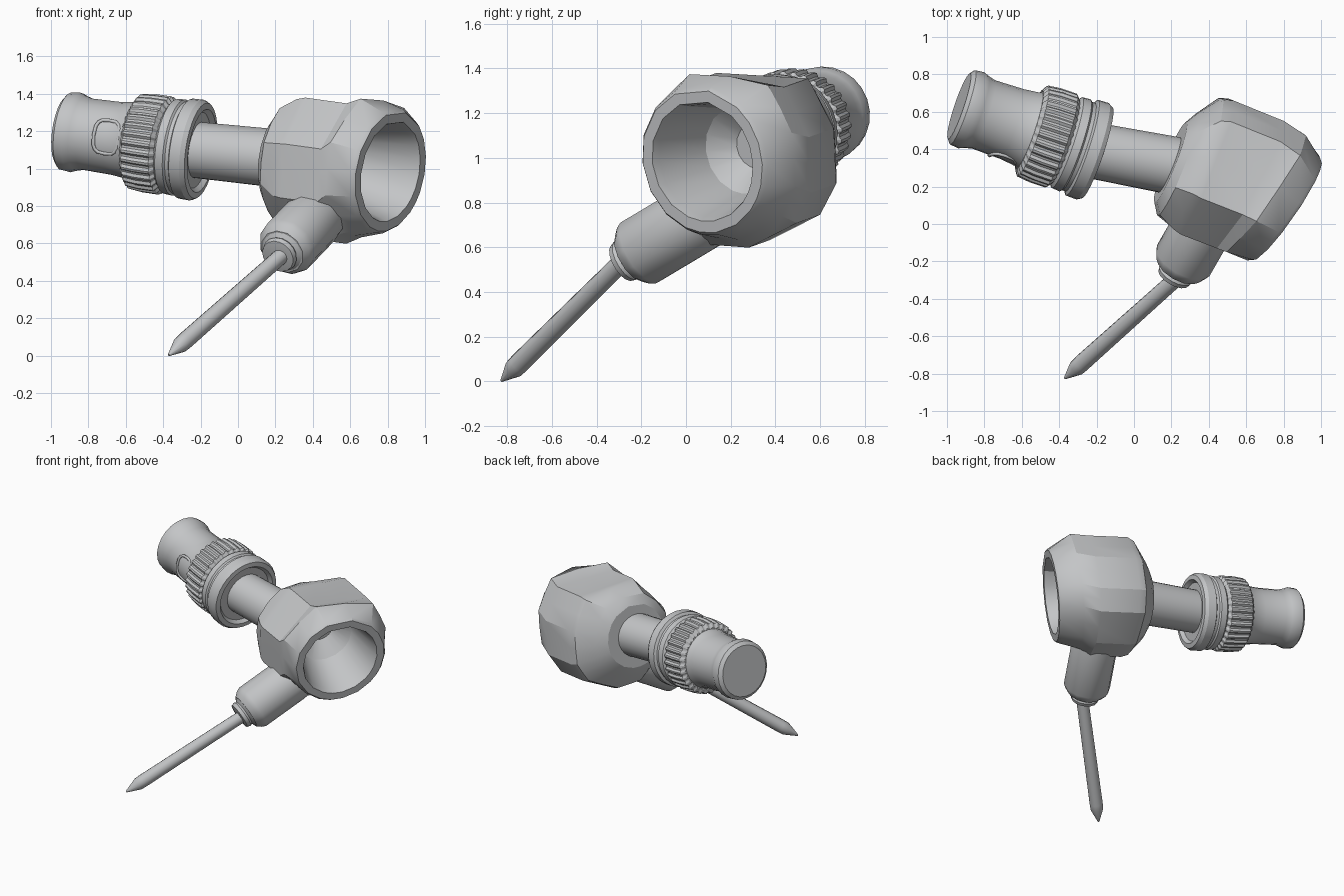
import bpy, bmesh, math
from mathutils import Vector

cube = bpy.data.objects.get("Cube")
if cube:
    bpy.data.objects.remove(cube, do_unlink=True)

metal = bpy.data.materials.new("grey metal")
metal.use_nodes = True
grey = (0.55, 0.56, 0.57, 1)
metal.diffuse_color = grey
metal.node_tree.nodes["Principled BSDF"].inputs["Base Color"].default_value = grey


def finish(name, bm, angle=30):
    bmesh.ops.recalc_face_normals(bm, faces=bm.faces)
    me = bpy.data.meshes.new(name)
    bm.to_mesh(me)
    bm.free()
    me.materials.append(metal)
    ob = bpy.data.objects.new(name, me)
    bpy.context.collection.objects.link(ob)
    bpy.ops.object.select_all(action='DESELECT')
    ob.select_set(True)
    bpy.context.view_layer.objects.active = ob
    bpy.ops.object.shade_smooth_by_angle(angle=math.radians(angle))
    return ob


def loft(name, rings, angle=30):
    """Skin a list of equal point rings and cap both ends."""
    bm = bmesh.new()
    loops = [[bm.verts.new(p) for p in ring] for ring in rings]
    n = len(loops[0])
    for a, b in zip(loops, loops[1:]):
        for i in range(n):
            j = (i + 1) % n
            bm.faces.new((a[i], a[j], b[j], b[i]))
    bm.faces.new(loops[0])
    bm.faces.new(loops[-1])
    return finish(name, bm, angle)


def frame(axis, side):
    axis = axis.normalized()
    u = (side - axis * side.dot(axis)).normalized()
    return u, axis.cross(u)


def lathe(name, start, axis, profile, sides=24, tooth=0.0):
    """Turn (distance, radius) pairs about an axis; tooth lowers every second pair of points."""
    axis = axis.normalized()
    u, v = frame(axis, Vector((0.1, 0.2, 1)))
    rings = []
    for d, r in profile:
        ring = []
        for i in range(sides):
            a = math.tau * i / sides
            q = r - (tooth if i % 4 > 1 else 0)
            ring.append(start + axis * d + (u * math.cos(a) + v * math.sin(a)) * q)
        rings.append(ring)
    return loft(name, rings)


# Main directions: through the body, out of the mouth, along the sleeve
body_axis = Vector((0.92, -0.365, -0.13)).normalized()
mouth_axis = Vector((0.81, -0.56, -0.16)).normalized()
sleeve_axis = Vector((0.44, 0.77, 0.46)).normalized()
across_body = Vector((0.37, 0.93, 0))
back = Vector((0.195, 0.33, 1.055))
mouth = Vector((0.815, 0.073, 0.985))
middle = Vector((0.52, 0.24, 0.992))

# Uneven faceted outline of the body, with a point added midway along each side
corners = [Vector(c) for c in (
    (0.395, 0.12), (0.285, 0.345), (-0.155, 0.37), (-0.375, 0.12), (-0.345, -0.17),
    (-0.14, -0.375), (0.06, -0.385), (0.31, -0.27), (0.395, -0.13))]
outline = []
for i, c in enumerate(corners):
    outline += [c, (c + corners[(i + 1) % len(corners)]) / 2]


def section(center, axis, radius, square, scale=1.0):
    """Blend from a circle (square 0) to the faceted outline (square 1)."""
    u, v = frame(axis, across_body)
    ring = []
    for p in outline:
        q = (p.normalized() * radius).lerp(p * scale, square)
        ring.append(center + u * q.x + v * q.y)
    return ring


loft("body", [
    section(back, body_axis, 0.23, 0),
    section(back + body_axis * 0.04, body_axis, 0.29, 0.3, 0.8),
    section(middle - body_axis * 0.21, body_axis, 0.37, 0.8, 0.97),
    section(middle - body_axis * 0.16, body_axis, 0.38, 1),
    section(middle + body_axis * 0.09, body_axis + mouth_axis, 0.38, 1),
    section(mouth - mouth_axis * 0.16, mouth_axis, 0.375, 0.7),
    section(mouth - mouth_axis * 0.02, mouth_axis, 0.34, 0),
    section(mouth, mouth_axis, 0.325, 0),
    section(mouth, mouth_axis, 0.273, 0),
    section(mouth - mouth_axis * 0.04, mouth_axis, 0.26, 0),
    section(mouth - mouth_axis * 0.32, mouth_axis, 0.20, 0),
    section(mouth - mouth_axis * 0.42, mouth_axis, 0.10, 0),
], 25)

# Bayonet connector, measured from its closed end
end = Vector((-0.935, 0.63, 1.203))
flange = Vector((-0.195, 0.38, 1.095))
plug_axis = (flange - end).normalized()
lathe("connector_barrel", end, plug_axis, [
    (0, 0.185), (0.02, 0.21), (0.07, 0.215), (0.10, 0.203), (0.14, 0.193),
    (0.30, 0.197), (0.39, 0.207), (0.42, 0.225), (0.63, 0.235)])
lathe("knurled_grip", end, plug_axis, [
    (0.40, 0.225), (0.42, 0.257), (0.49, 0.265), (0.58, 0.265), (0.605, 0.235)],
    sides=128, tooth=0.012)
lathe("connector_flange", end, plug_axis, [
    (0.60, 0.235), (0.615, 0.256), (0.66, 0.26), (0.67, 0.25), (0.69, 0.25),
    (0.70, 0.27), (0.76, 0.272), (0.785, 0.258), (0.79, 0.225), (0.765, 0.205),
    (0.765, 0.14)], sides=32)

# Bayonet slot rim on the front of the barrel
out, across = frame(plug_axis, Vector((0, -1, 0)))
slot = end + plug_axis * 0.31
path = bpy.data.curves.new("slot_path", 'CURVE')
path.dimensions = '3D'
path.bevel_depth = 0.01
path.bevel_resolution = 1
spline = path.splines.new('POLY')
spline.points.add(15)
spline.use_cyclic_u = True
for i, p in enumerate(spline.points):
    a = math.tau * i / 16
    c, s = math.cos(a), math.sin(a)
    w = 0.09 * math.copysign(abs(s) ** 0.6, s)
    along = 0.07 * math.copysign(abs(c) ** 0.6, c)
    height = math.sqrt(0.198 ** 2 - w * w)
    p.co = (*(slot + plug_axis * along + across * w + out * height), 1)
rim = bpy.data.objects.new("bayonet_slot_rim", path)
rim.data.materials.append(metal)
bpy.context.collection.objects.link(rim)

# Neck joining the connector to the body
neck_end = Vector((0.30, 0.295, 1.045))
neck_start = flange - plug_axis * 0.06
neck = neck_end - neck_start
lathe("neck", neck_start, neck, [(0, 0.15), (neck.length, 0.157)])

# Sleeve, collar and pin
sleeve_end = Vector((0.25, -0.22, 0.57))
lathe("sleeve", sleeve_end, sleeve_axis, [
    (-0.03, 0.125), (0.0, 0.15), (0.03, 0.163), (0.36, 0.163), (0.43, 0.155)], sides=12)
lathe("collar", sleeve_end, sleeve_axis, [
    (-0.09, 0.06), (-0.085, 0.092), (-0.06, 0.10), (-0.045, 0.092), (-0.03, 0.115), (0, 0.12)],
    sides=16)
tip = Vector((-0.37, -0.825, 0.003))
pin = Vector((0.25, -0.27, 0.55)) - tip
lathe("pin", tip, pin, [
    (0, 0.006), (0.10, 0.045), (0.14, 0.047), (pin.length, 0.043)], sides=12)
